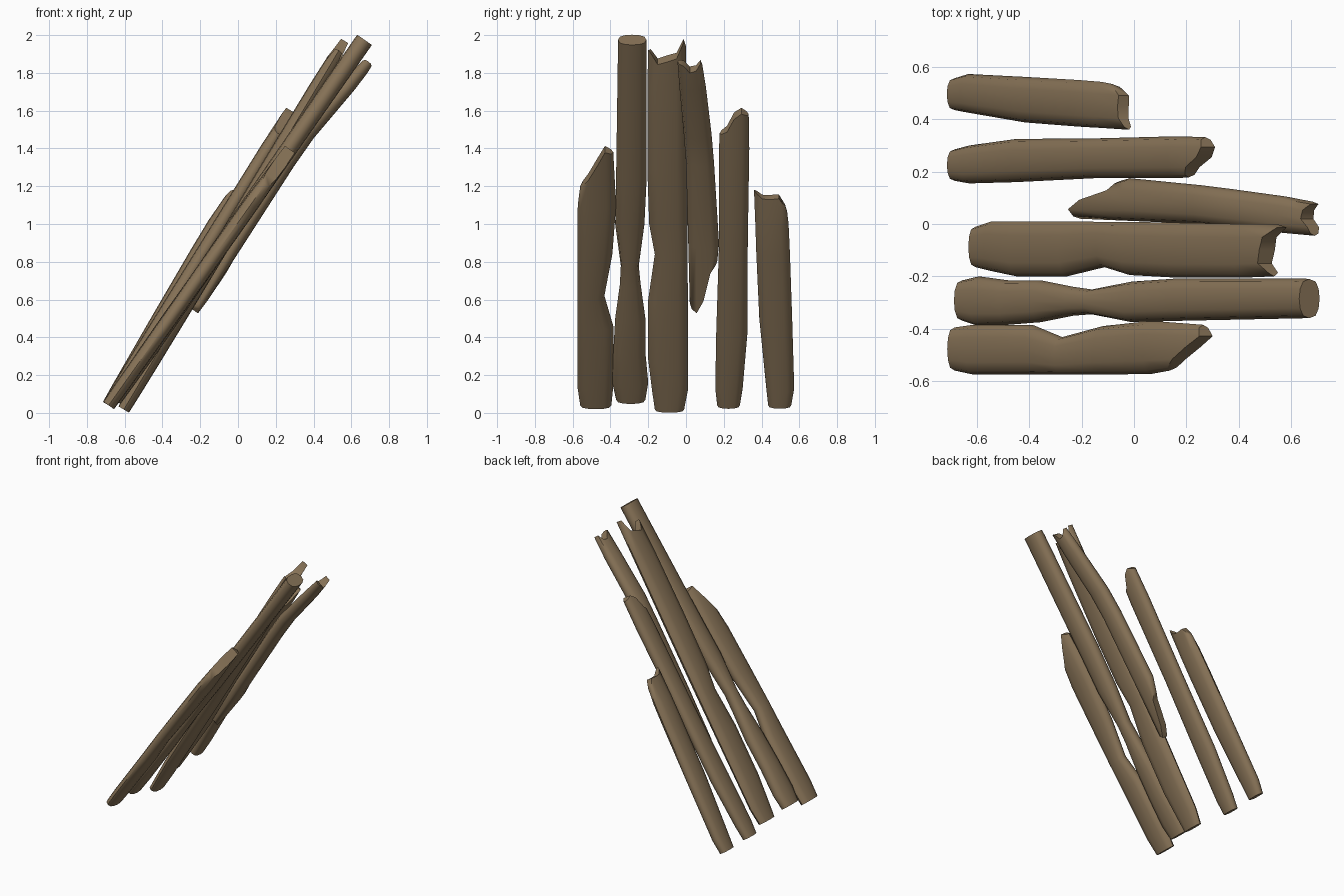
import bpy, bmesh, math
from mathutils import Vector

wood = bpy.data.materials.new("weathered_brown_wood")
wood.diffuse_color = (0.25, 0.175, 0.098, 1)
SIDES = 12


def lerp(points, y):
    """Piecewise linear lookup in a list of (y, z)."""
    if y <= points[0][0]:
        return points[0][1]
    for (y0, z0), (y1, z1) in zip(points, points[1:]):
        if y <= y1:
            return z0 + (z1 - z0) * (y - y0) / (y1 - y0)
    return points[-1][1]


def plank(name, start, end, stations, top, bottom=None):
    """Leaning split log. start/end: axis (x, z).
    stations: (z, y_low, y_high, thickness, lift); top/bottom: broken edge as (y, z)."""
    axis = Vector((end[0] - start[0], 0, end[1] - start[1])).normalized()
    up = Vector((-axis.z, 0, axis.x))
    slope = (end[0] - start[0]) / (end[1] - start[1])
    bm = bmesh.new()
    rings = []
    for i, (z, ya, yb, thick, lift) in enumerate(stations):
        ring = []
        for k in range(SIDES):
            a = 2 * math.pi * k / SIDES
            c, s = math.cos(a), math.sin(a)
            y = (ya + yb) / 2 + (yb - ya) / 2 * c
            h = math.copysign(abs(s) ** 0.7, s) * thick / 2 if abs(s) > 1e-6 else 0
            zc = z
            if i == 0 and bottom:
                zc = lerp(bottom, y)
            if i == len(stations) - 1:
                zc = lerp(top, y)
            centre = Vector((start[0] + (zc - start[1]) * slope, y, zc))
            ring.append(bm.verts.new(centre + up * (h + lift)))
        rings.append(ring)
    for r0, r1 in zip(rings, rings[1:]):
        for k in range(SIDES):
            j = (k + 1) % SIDES
            bm.faces.new((r0[k], r0[j], r1[j], r1[k]))
    # end caps as strips so that they follow the broken edge
    for ring in (rings[0], rings[-1]):
        for k in range(SIDES // 2):
            quad = [ring[k], ring[k + 1], ring[(SIDES - k - 1) % SIDES], ring[(SIDES - k) % SIDES]]
            bm.faces.new(list(dict.fromkeys(quad)))
    bmesh.ops.recalc_face_normals(bm, faces=bm.faces)
    me = bpy.data.meshes.new(name)
    bm.to_mesh(me)
    bm.free()
    me.materials.append(wood)
    ob = bpy.data.objects.new(name, me)
    bpy.context.collection.objects.link(ob)
    bpy.ops.object.select_all(action='DESELECT')
    ob.select_set(True)
    bpy.context.view_layer.objects.active = ob
    bpy.ops.object.shade_smooth_by_angle(angle=math.radians(50))


# front plank, notched on its inner side
plank("front_plank", (-0.685, 0.04), (0.285, 1.41), [
    (0.04, -0.56, -0.395, 0.07, 0), (0.14, -0.575, -0.385, 0.075, 0),
    (0.46, -0.575, -0.385, 0.08, 0), (0.62, -0.575, -0.432, 0.08, 0),
    (0.84, -0.575, -0.39, 0.085, 0), (1.1, -0.573, -0.37, 0.085, 0),
    (1.4, -0.56, -0.385, 0.07, 0)],
    [(-0.56, 1.20), (-0.49, 1.28), (-0.44, 1.40), (-0.39, 1.38)])

# tallest plank with a clean sawn top
plank("tall_plank", (-0.655, 0.07), (0.67, 1.975), [
    (0.07, -0.37, -0.215, 0.08, 0), (0.16, -0.39, -0.20, 0.085, 0),
    (0.32, -0.385, -0.215, 0.09, 0), (0.50, -0.375, -0.215, 0.09, 0),
    (0.68, -0.35, -0.24, 0.085, 0), (0.78, -0.345, -0.25, 0.085, 0),
    (1.0, -0.375, -0.22, 0.09, 0), (1.25, -0.37, -0.208, 0.09, 0),
    (1.94, -0.36, -0.208, 0.095, 0), (1.975, -0.36, -0.21, 0.095, 0)],
    [(-0.36, 1.975), (-0.21, 1.975)])

# widest plank with a splintered top
plank("wide_plank", (-0.605, 0.018), (0.565, 1.97), [
    (0.018, -0.165, -0.01, 0.065, 0), (0.12, -0.18, 0.01, 0.07, 0),
    (0.28, -0.20, 0.01, 0.075, 0), (0.60, -0.20, 0.01, 0.08, 0),
    (0.84, -0.165, 0.008, 0.08, 0), (1.0, -0.195, 0.008, 0.085, 0),
    (1.3, -0.205, 0.005, 0.085, 0), (1.72, -0.205, 0.0, 0.08, 0),
    (1.93, -0.20, 0.0, 0.07, 0)],
    [(-0.19, 1.92), (-0.15, 1.86), (-0.05, 1.89), (-0.013, 1.97), (0.0, 1.94)])

# short tilted plank resting underneath, broken at both ends
plank("underside_plank", (-0.24, 0.53), (0.67, 1.83), [
    (0.53, 0.02, 0.165, 0.055, 0), (0.88, 0.012, 0.175, 0.08, 0.025),
    (1.3, 0.0, 0.148, 0.09, 0.05), (1.45, -0.012, 0.135, 0.09, 0.05),
    (1.72, -0.035, 0.105, 0.08, 0.015), (1.83, -0.045, 0.085, 0.06, 0)],
    [(-0.045, 1.86), (-0.01, 1.85), (0.035, 1.80), (0.078, 1.86), (0.085, 1.85)],
    [(0.02, 0.58), (0.045, 0.53), (0.085, 0.57), (0.12, 0.74), (0.165, 0.80)])

# medium plank
plank("medium_plank", (-0.685, 0.04), (0.29, 1.61), [
    (0.04, 0.165, 0.285, 0.07, 0), (0.13, 0.155, 0.30, 0.075, 0),
    (0.42, 0.16, 0.325, 0.08, 0), (0.9, 0.175, 0.327, 0.08, 0),
    (1.4, 0.175, 0.335, 0.08, 0), (1.6, 0.178, 0.332, 0.07, 0)],
    [(0.178, 1.48), (0.23, 1.51), (0.27, 1.61), (0.332, 1.58)])

# shortest plank at the back
plank("short_plank", (-0.685, 0.04), (-0.025, 1.17), [
    (0.04, 0.435, 0.557, 0.07, 0), (0.13, 0.425, 0.573, 0.075, 0),
    (0.5, 0.388, 0.562, 0.08, 0), (0.85, 0.372, 0.55, 0.08, 0),
    (1.0, 0.367, 0.543, 0.075, 0), (1.15, 0.36, 0.535, 0.05, 0)],
    [(0.36, 1.18), (0.42, 1.13), (0.48, 1.155), (0.51, 1.13), (0.535, 1.07)])
